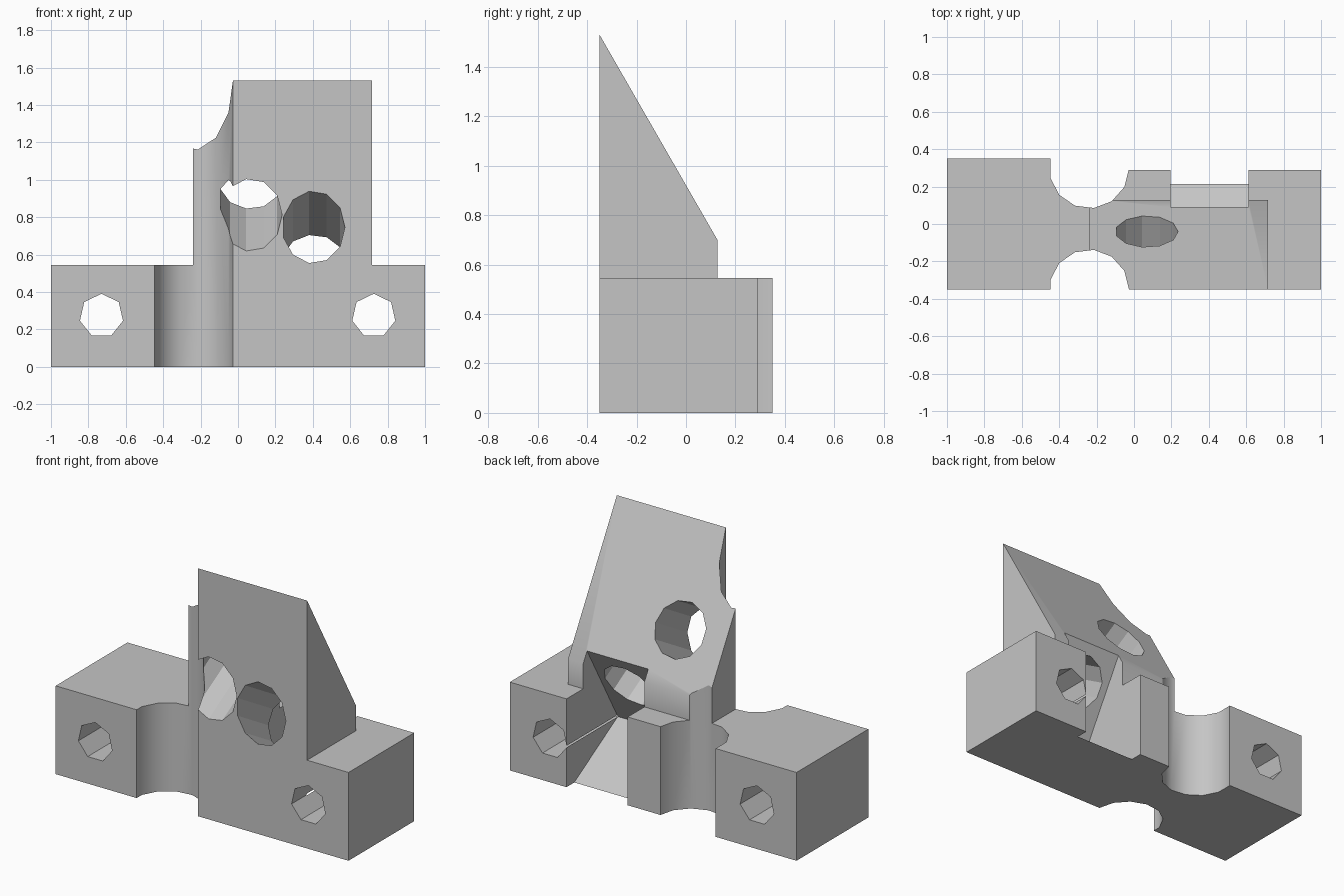
import bpy
import bmesh
import math
from mathutils import Vector

if "Cube" in bpy.data.objects:
    bpy.data.objects.remove(bpy.data.objects["Cube"], do_unlink=True)

X, Y, Z = Vector((1, 0, 0)), Vector((0, 1, 0)), Vector((0, 0, 1))
TILT = math.radians(30)
BACK_UP = Vector((0, math.cos(TILT), math.sin(TILT)))
BACK_DOWN = Vector((0, math.cos(TILT), -math.sin(TILT)))


def prism(name, points, origin, u, v, sweep):
    """Flat outline in the u-v plane, swept along a vector."""
    bm = bmesh.new()
    verts = [bm.verts.new(Vector(origin) + u * a + v * b) for a, b in points]
    face = bm.faces.new(verts)
    top = bmesh.ops.extrude_face_region(bm, geom=[face])["geom"]
    moved = [g for g in top if isinstance(g, bmesh.types.BMVert)]
    bmesh.ops.translate(bm, verts=moved, vec=sweep)
    bmesh.ops.recalc_face_normals(bm, faces=bm.faces)
    mesh = bpy.data.meshes.new(name)
    bm.to_mesh(mesh)
    bm.free()
    obj = bpy.data.objects.new(name, mesh)
    bpy.context.collection.objects.link(obj)
    return obj


def ngon(sides, radius, start=0):
    angles = [start + math.tau * i / sides for i in range(sides)]
    return [(radius * math.cos(a), radius * math.sin(a)) for a in angles]


def combine(body, tool, operation):
    """Apply a boolean and discard the tool."""
    tool.hide_render = True
    mod = body.modifiers.new(tool.name, "BOOLEAN")
    mod.operation = operation
    mod.solver = "EXACT"
    mod.object = tool
    bpy.ops.object.modifier_apply(modifier=mod.name)
    bpy.data.objects.remove(tool, do_unlink=True)


# Base block with a shallower right-hand part
base = [(-1, -0.35), (1, -0.35), (1, 0.29), (-0.24, 0.29), (-0.24, 0.35), (-1, 0.35)]
body = prism("mounting_bracket", base, (0, 0, 0), X, Y, Z * 0.545)
bpy.context.view_layer.objects.active = body
body.select_set(True)

# Sloped upright
wedge = [(-0.35, 0.3), (0.12, 0.3), (0.127, 0.7), (-0.35, 1.53)]
wedge[1] = (0.127, 0.3)
combine(body, prism("upright", wedge, (-0.24, 0, 0), Y, Z, X * 0.957), "UNION")

# Round vertical scoops front and back
for y in (-0.35, 0.297):
    scoop = prism("scoop", ngon(13, 0.213), (-0.24, y, -0.2), X, Y, Z * 2)
    combine(body, scoop, "DIFFERENCE")

# Horizontal mounting holes
for x in (-0.73, 0.726):
    hole = prism("mounting_hole", ngon(7, 0.118, math.pi / 2), (x, -1, 0.273), X, Z, Y * 2)
    combine(body, hole, "DIFFERENCE")

# Tilted slot cut into the back
box = [(0, 0), (1, 0), (1, 1), (0, 1)]
slot = prism("slot", box, (0.195, -0.21, 0.245), BACK_DOWN, BACK_DOWN.cross(X) * -1, X * 0.418)
combine(body, slot, "DIFFERENCE")

# Slanted bores, one rising and one falling into the slot
for x, z, axis, length in ((0.068, 0.812, BACK_UP, 1.2), (0.404, 0.747, BACK_DOWN, 0.8)):
    start = Vector((x, -0.35, z)) - axis * 0.2
    bore = prism("bore", ngon(11, 0.168), start, X, X.cross(axis), axis * length)
    combine(body, bore, "DIFFERENCE")

# Plain grey finish
grey = bpy.data.materials.new("light_grey")
grey.use_nodes = True
colour = (0.56, 0.56, 0.56, 1)
grey.diffuse_color = colour
grey.node_tree.nodes["Principled BSDF"].inputs["Base Color"].default_value = colour
body.data.materials.clear()
body.data.materials.append(grey)
bpy.ops.object.shade_smooth_by_angle(angle=math.radians(30))
